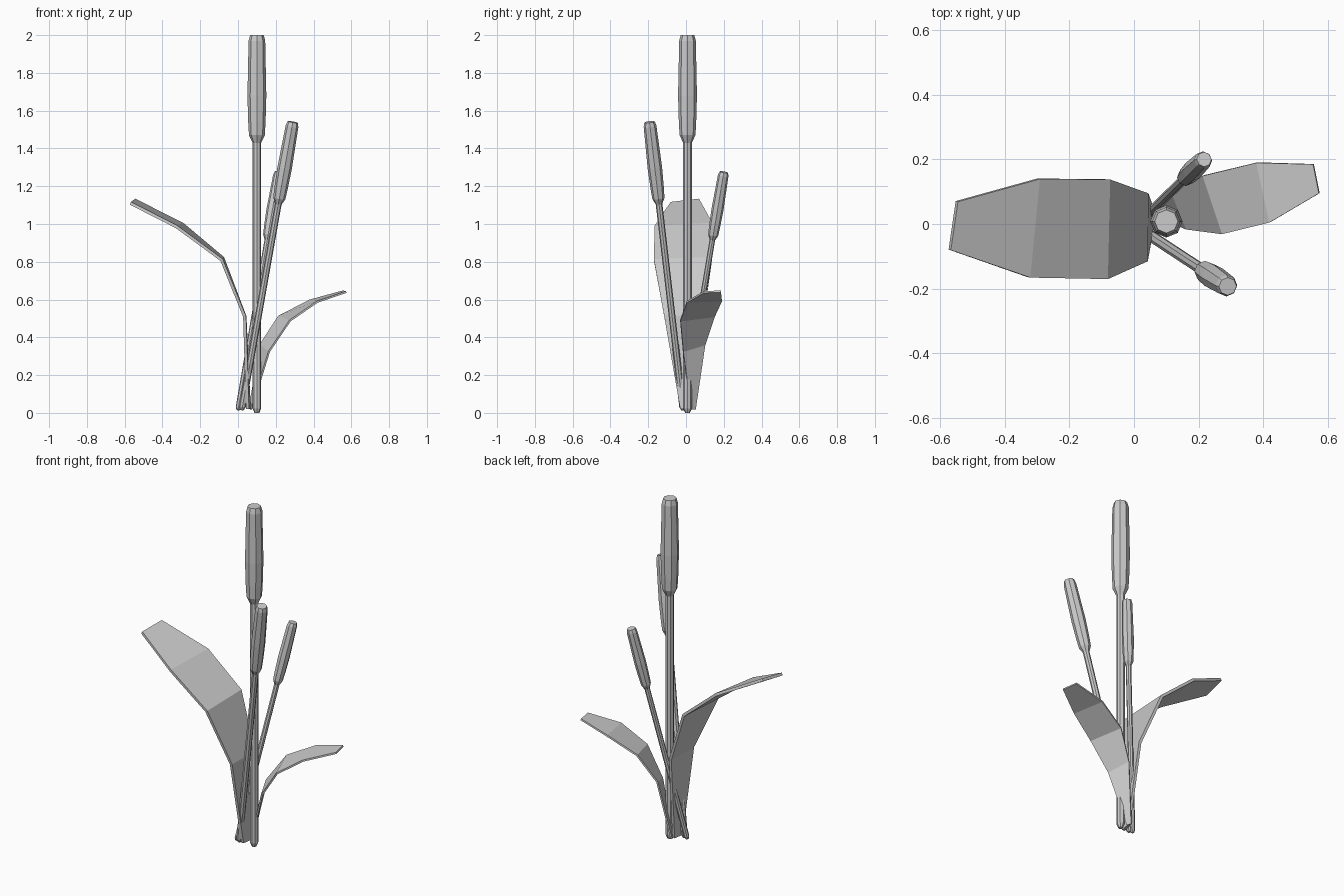
import bpy, bmesh, math
from mathutils import Vector

if "Cube" in bpy.data.objects:
    bpy.data.objects.remove(bpy.data.objects["Cube"])

SIDES = 8
# Cattail outline as (radius, fraction of length)
PROFILE = [(0.013, 0.0), (0.023, 0.012), (0.023, 0.715), (0.042, 0.735),
           (0.046, 0.77), (0.050, 0.84), (0.044, 0.985), (0.036, 1.0)]


def make_object(name, bm):
    bmesh.ops.recalc_face_normals(bm, faces=bm.faces[:])
    mesh = bpy.data.meshes.new(name)
    bm.to_mesh(mesh)
    bm.free()
    obj = bpy.data.objects.new(name, mesh)
    bpy.context.collection.objects.link(obj)
    return obj


def cattail(name, base, tip, girth):
    """Lathe the outline along the line from base to tip."""
    base, axis = Vector(base), Vector(tip) - Vector(base)
    turn = Vector((0, 0, 1)).rotation_difference(axis)
    bm = bmesh.new()
    rings = []
    for r, t in PROFILE:
        ring = []
        for i in range(SIDES):
            a = 2 * math.pi * i / SIDES
            p = Vector((r * girth * math.cos(a), r * girth * math.sin(a), t * axis.length))
            ring.append(bm.verts.new(base + turn @ p))
        rings.append(ring)
    for lo, hi in zip(rings, rings[1:]):
        for i in range(SIDES):
            j = (i + 1) % SIDES
            bm.faces.new((lo[i], lo[j], hi[j], hi[i]))
    bm.faces.new(rings[0][::-1])
    bm.faces.new(rings[-1])
    return make_object(name, bm)


def leaf(name, back_edge, front_edge, thickness):
    """Bent strip between two edge paths, thickened into a blade."""
    bm = bmesh.new()
    a = [bm.verts.new(p) for p in back_edge]
    b = [bm.verts.new(p) for p in front_edge]
    for i in range(len(a) - 1):
        bm.faces.new((a[i], b[i], b[i + 1], a[i + 1]))
    obj = make_object(name, bm)
    mod = obj.modifiers.new("thickness", 'SOLIDIFY')
    mod.thickness = thickness
    mod.offset = 0
    return obj


# Three cattails, smaller copies leaning outward
cattail("tall_cattail", (0.10, 0.008, 0.0), (0.10, 0.008, 2.0), 1.0)
cattail("front_cattail", (0.020, -0.016, 0.015), (0.29, -0.193, 1.54), 0.77)
cattail("back_cattail", (0.0, -0.012, 0.015), (0.217, 0.20, 1.275), 0.64)

# Wide left leaf
leaf("large_leaf",
     [(0.06, 0.03, 0.02), (0.037, 0.095, 0.51), (-0.08, 0.138, 0.82),
      (-0.295, 0.14, 1.0), (-0.548, 0.07, 1.127)],
     [(0.05, -0.03, 0.02), (0.035, -0.115, 0.51), (-0.087, -0.17, 0.81),
      (-0.325, -0.165, 0.985), (-0.57, -0.08, 1.11)], 0.016)

# Smaller right leaf
leaf("small_leaf",
     [(0.06, 0.05, 0.02), (0.118, 0.10, 0.36), (0.215, 0.15, 0.51),
      (0.38, 0.19, 0.595), (0.555, 0.185, 0.643)],
     [(0.07, 0.025, 0.02), (0.165, -0.015, 0.325), (0.275, -0.03, 0.488),
      (0.42, 0.005, 0.588), (0.573, 0.095, 0.64)], 0.010)
